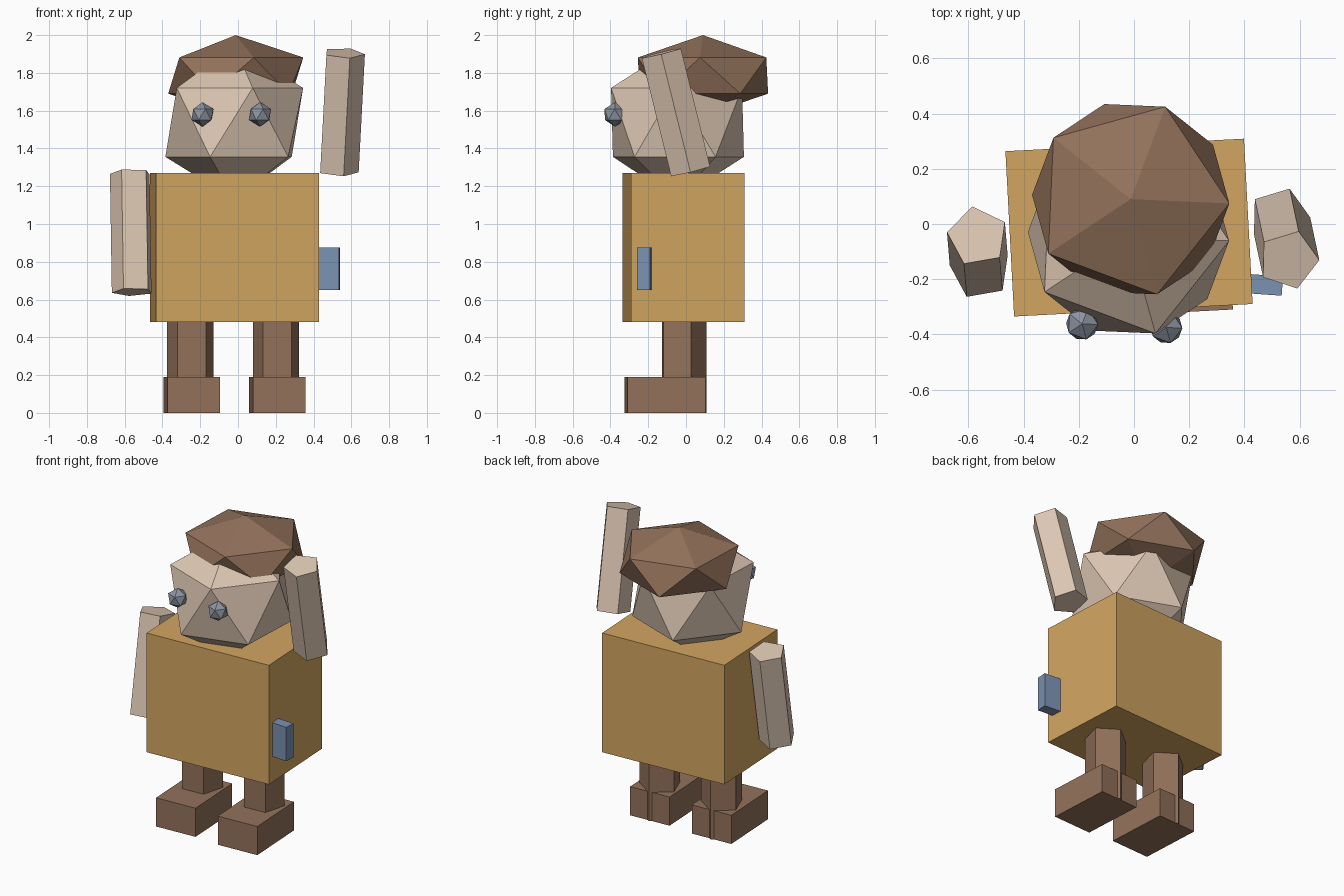
import bpy
import bmesh
from math import radians
from mathutils import Matrix, Vector

old = bpy.data.objects.get("Cube")
if old:
    bpy.data.objects.remove(old, do_unlink=True)


def material(name, rgb):
    """Flat material from 0-255 display values, stored as linear."""
    lin = [((c / 255 + 0.055) / 1.055) ** 2.4 for c in rgb] + [1.0]
    mat = bpy.data.materials.new(name)
    mat.use_nodes = True
    mat.diffuse_color = lin
    mat.node_tree.nodes["Principled BSDF"].inputs["Base Color"].default_value = lin
    return mat


SKIN = material("skin", (221, 199, 179))
BROWN = material("brown", (147, 114, 91))
OCHRE = material("ochre", (210, 165, 97))
BLUE = material("blue", (123, 146, 177))
GREY = material("grey", (141, 149, 161))


def finish(name, bm, mat):
    mesh = bpy.data.meshes.new(name)
    bm.to_mesh(mesh)
    bm.free()
    mesh.materials.append(mat)
    obj = bpy.data.objects.new(name, mesh)
    bpy.context.collection.objects.link(obj)
    return obj


def turn(degrees):
    return Matrix.Rotation(radians(degrees), 4, 'Z')


def box(name, centre, size, angle, mat):
    bm = bmesh.new()
    place = Matrix.Translation(centre) @ turn(angle) @ Matrix.Diagonal((*size, 1))
    bmesh.ops.create_cube(bm, size=1, matrix=place)
    finish(name, bm, mat)


def ball(name, centre, radii, angle, mat):
    """Twenty-sided ball with a vertex at the top."""
    bm = bmesh.new()
    place = Matrix.Translation(centre) @ turn(angle) @ Matrix.Diagonal((*radii, 1))
    bmesh.ops.create_icosphere(bm, subdivisions=1, radius=1, matrix=place)
    finish(name, bm, mat)


def limb(name, bottom, top, radius, angle, mat):
    """Five-sided bar between two points, corner at the back."""
    a, b = Vector(bottom), Vector(top)
    tilt = Vector((0, 0, 1)).rotation_difference(b - a).to_matrix().to_4x4()
    bm = bmesh.new()
    bmesh.ops.create_cone(bm, cap_ends=True, segments=5, radius1=radius,
                          radius2=radius, depth=(b - a).length,
                          matrix=Matrix.Translation((a + b) / 2) @ tilt @ turn(angle))
    finish(name, bm, mat)


# Body and the small block on its left side
box("body", (-0.018, -0.013, 0.875), (0.866, 0.6, 0.79), 3, OCHRE)
box("side_block", (0.438, -0.218, 0.763), (0.2, 0.07, 0.225), -4, BLUE)

# Head, hair and eyes
ball("head", (-0.02, -0.045, 1.538), (0.408,) * 3, -2.5, SKIN)
ball("hair", (-0.012, 0.09, 1.786), (0.4, 0.4, 0.214), -2.5, BROWN)
ball("right_eye", (-0.188, -0.362, 1.58), (0.065,) * 3, -2.5, GREY)
ball("left_eye", (0.117, -0.375, 1.58), (0.065,) * 3, -2.5, GREY)

# Legs reach the ground through the feet
for side, x in (("right", -0.25), ("left", 0.203)):
    limb(side + "_leg", (x, -0.02, 0), (x, -0.02, 0.5), 0.129, 3, BROWN)
    box(side + "_foot", (x + 0.005, -0.11, 0.095), (0.28, 0.415, 0.19), 3, BROWN)

# Lowered right arm and raised left arm
limb("right_arm", (-0.557, -0.165, 0.64), (-0.567, -0.045, 1.27), 0.112, 10, SKIN)
limb("left_arm", (0.527, 0.025, 1.28), (0.56, -0.13, 1.905), 0.112, -19, SKIN)
